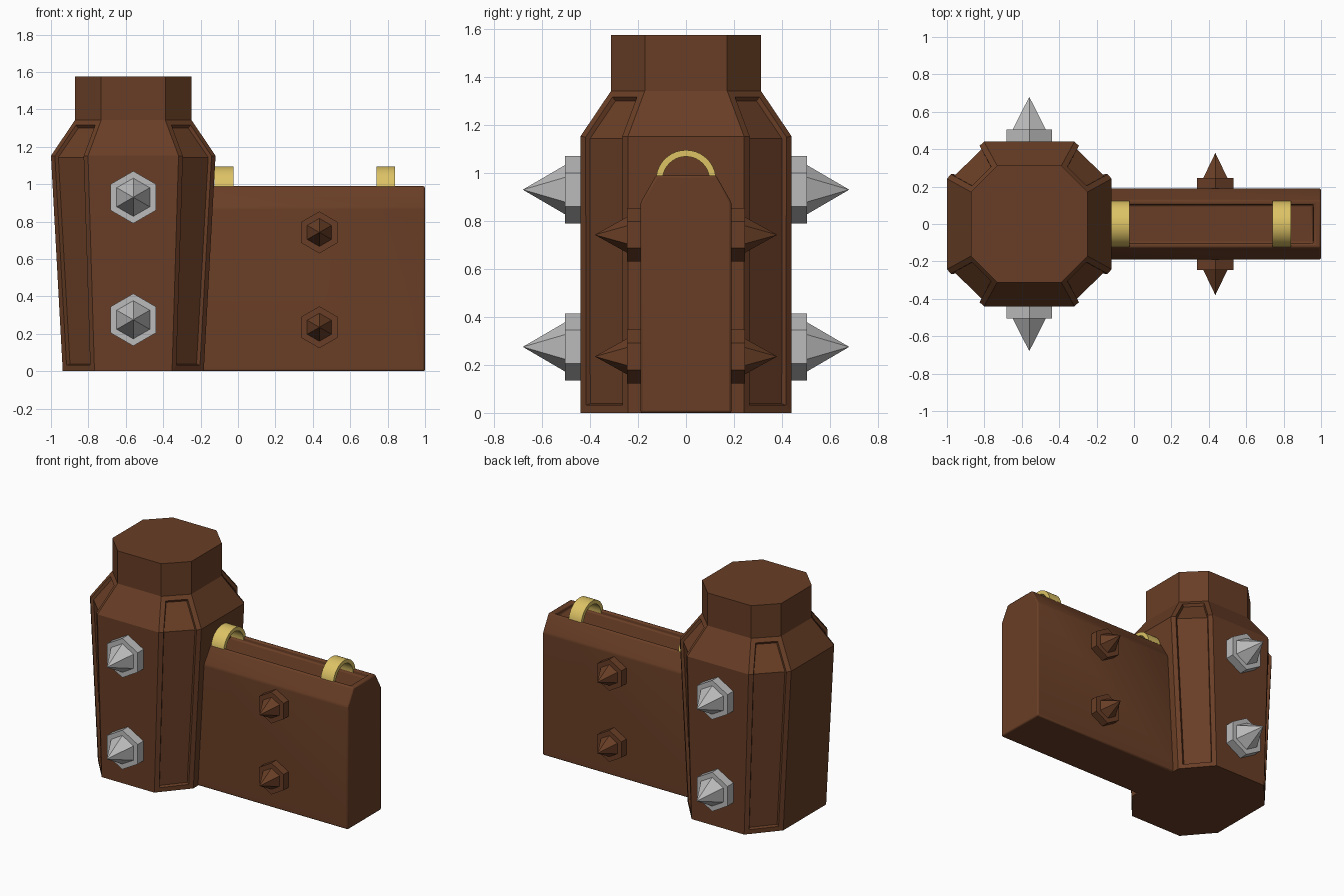
import bpy, bmesh, math
from mathutils import Matrix, Vector

if "Cube" in bpy.data.objects:
    bpy.data.objects.remove(bpy.data.objects["Cube"], do_unlink=True)


def material(name, rgb):
    m = bpy.data.materials.new(name)
    m.use_nodes = True
    m.diffuse_color = (*rgb, 1)
    m.node_tree.nodes["Principled BSDF"].inputs["Base Color"].default_value = (*rgb, 1)
    return m


BROWN = material("brown", (0.14, 0.048, 0.019))
SILVER = material("silver", (0.50, 0.50, 0.50))
GOLD = material("gold", (0.72, 0.54, 0.13))


def finish(bm, name, mat):
    bmesh.ops.recalc_face_normals(bm, faces=bm.faces)
    mesh = bpy.data.meshes.new(name)
    bm.to_mesh(mesh)
    bm.free()
    mesh.materials.append(mat)
    ob = bpy.data.objects.new(name, mesh)
    bpy.context.collection.objects.link(ob)
    return ob


def loft(bm, rings):
    """Skin a list of equal-length point rings and cap both ends."""
    loops = [[bm.verts.new(p) for p in ring] for ring in rings]
    bands = []
    for a, b in zip(loops, loops[1:]):
        n = len(a)
        bands.append([bm.faces.new((a[i], a[(i + 1) % n], b[(i + 1) % n], b[i]))
                      for i in range(n)])
    bm.faces.new(loops[0][::-1])
    bm.faces.new(loops[-1])
    return bands


def smooth(ob, degrees):
    bpy.ops.object.select_all(action='DESELECT')
    ob.select_set(True)
    bpy.context.view_layer.objects.active = ob
    bpy.ops.object.shade_smooth_by_angle(angle=math.radians(degrees))


# Eight-sided head, tapering towards the base in x only
HEAD_X = -0.56


def octagon(rx, ry, z):
    k = 0.55
    corners = ((1, -k), (1, k), (k, 1), (-k, 1), (-1, k), (-1, -k), (-k, -1), (k, -1))
    return [(HEAD_X + rx * u, ry * v, z) for u, v in corners]


bm = bmesh.new()
bands = loft(bm, [octagon(0.377, 0.44, 0), octagon(0.44, 0.44, 1.152),
                  octagon(0.312, 0.312, 1.342), octagon(0.312, 0.312, 1.575)])
bmesh.ops.recalc_face_normals(bm, faces=bm.faces)
# Sunken panels on the diagonal sides, running over the shoulder
for i in (1, 3, 5, 7):
    bmesh.ops.inset_region(bm, faces=[bands[0][i], bands[1][i]],
                           thickness=0.032, use_even_offset=True)
    bmesh.ops.inset_region(bm, faces=[bands[0][i], bands[1][i]],
                           thickness=0.006, depth=-0.02, use_even_offset=True)
finish(bm, "head", BROWN)

# Flat arm with a chamfered top and a shallow slot
half = [(0.19, 0), (0.19, 0.875), (0.125, 0.99)]
profile = half + [(-y, z) for y, z in reversed(half)]
bm = bmesh.new()
bands = loft(bm, [[(x, y, z) for y, z in profile] for x in (-0.25, 1.0)])
bmesh.ops.recalc_face_normals(bm, faces=bm.faces)
top = bands[0][2]
bmesh.ops.inset_region(bm, faces=[top], thickness=0.028)
for v in top.verts:
    v.co.x += -0.02 if v.co.x > 0 else 0.02
bmesh.ops.inset_region(bm, faces=[top], thickness=0.004, depth=-0.035)
arm = finish(bm, "arm", BROWN)
bevel = arm.modifiers.new("soft_edges", 'BEVEL')
bevel.width = 0.012
bevel.segments = 2
bevel.limit_method = 'ANGLE'
bevel.angle_limit = math.radians(25)
smooth(arm, 35)


# Hexagonal studs with pointed tips, on front and back
def stud(name, x, z, y0, y1, tip, r_base, r_cone, mat):
    for side, label in ((-1, "front"), (1, "back")):
        bm = bmesh.new()

        def ring(r, y):
            return [(x + r * math.sin(i * math.pi / 3), side * y,
                     z + r * math.cos(i * math.pi / 3)) for i in range(6)]
        loft(bm, [ring(r_base, y0 - 0.03), ring(r_base, y1)])
        base = [bm.verts.new(p) for p in ring(r_cone, y1)]
        point = bm.verts.new((x, side * tip, z))
        for i in range(6):
            bm.faces.new((base[i], base[(i + 1) % 6], point))
        finish(bm, f"{label}_{name}", mat)


for z, level in ((0.275, "lower"), (0.93, "upper")):
    stud(f"{level}_head_spike", HEAD_X, z, 0.44, 0.505, 0.68, 0.14, 0.102, SILVER)
for z, level in ((0.235, "lower"), (0.742, "upper")):
    stud(f"{level}_arm_spike", 0.435, z, 0.19, 0.245, 0.38, 0.112, 0.075, BROWN)

# Gold arches straddling the slot
for name, x in (("inner_arch", -0.075), ("outer_arch", 0.79)):
    bm = bmesh.new()
    section = []
    for dx, r in ((-0.05, 0.125), (0.05, 0.125), (0.05, 0.098), (-0.05, 0.098)):
        section.append((x + dx, r))
    angles = [math.pi * i / 20 for i in range(21)]
    loft(bm, [[(px, r * math.cos(a), 0.97 + r * math.sin(a)) for px, r in section]
              for a in angles])
    smooth(finish(bm, name, GOLD), 30)
